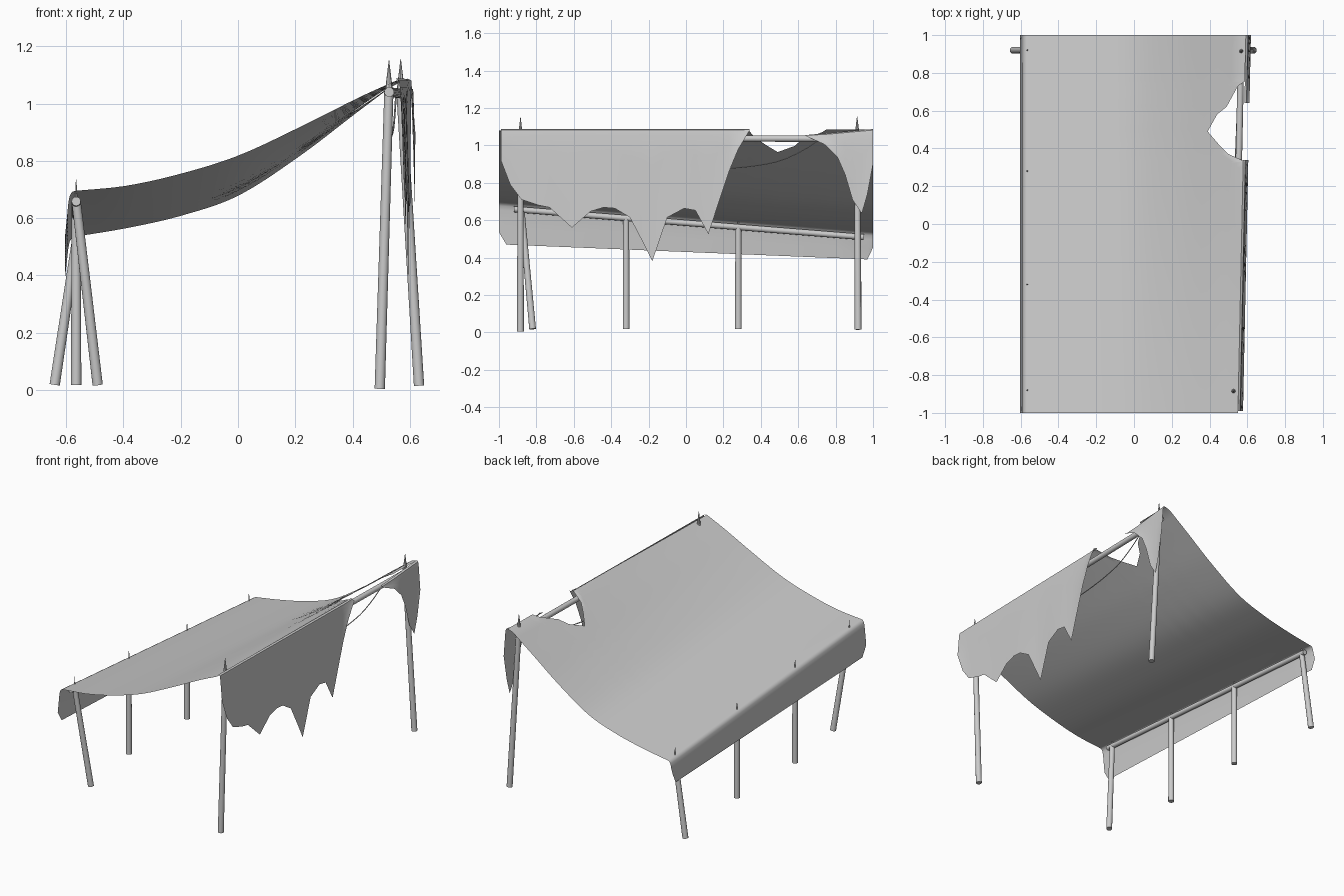
import bpy, bmesh, math
from mathutils import Vector

if "Cube" in bpy.data.objects:
    bpy.data.objects.remove(bpy.data.objects["Cube"], do_unlink=True)

grey = bpy.data.materials.new("plain grey")
grey.use_nodes = True
grey.diffuse_color = (0.6, 0.6, 0.6, 1)
grey.node_tree.nodes["Principled BSDF"].inputs["Base Color"].default_value = (0.6, 0.6, 0.6, 1)


def finish(bm, name, angle=40):
    mesh = bpy.data.meshes.new(name)
    bm.to_mesh(mesh)
    bm.free()
    obj = bpy.data.objects.new(name, mesh)
    bpy.context.collection.objects.link(obj)
    mesh.materials.append(grey)
    bpy.ops.object.select_all(action="DESELECT")
    obj.select_set(True)
    bpy.context.view_layer.objects.active = obj
    bpy.ops.object.shade_smooth_by_angle(angle=math.radians(angle))
    return obj


def linear(points, s):
    for (a, p), (b, q) in zip(points, points[1:]):
        if s <= b:
            return p + (q - p) * (s - a) / (b - a)
    return points[-1][1]


def smooth(points, s):
    """Cubic curve through points, with slopes taken from the neighbours."""
    def slope(i):
        lo, hi = max(i - 1, 0), min(i + 1, len(points) - 1)
        return (points[hi][1] - points[lo][1]) / (points[hi][0] - points[lo][0])
    i = 0
    while i < len(points) - 2 and s > points[i + 1][0]:
        i += 1
    (a, p), (b, q) = points[i], points[i + 1]
    h = b - a
    t = (s - a) / h
    return (p * (1 + 2 * t) * (1 - t) ** 2 + q * t * t * (3 - 2 * t)
            + h * slope(i) * t * (1 - t) ** 2 + h * slope(i + 1) * t * t * (t - 1))


def sheet(name, rows):
    """Cloth surface skinned through equal-length rows of points."""
    bm = bmesh.new()
    grid = [[bm.verts.new(p) for p in row] for row in rows]
    for r, s in zip(grid, grid[1:]):
        for i in range(len(r) - 1):
            bm.faces.new((r[i], r[i + 1], s[i + 1], s[i]))
    return finish(bm, name)


def rod(name, a, b, r1, r2=None, sides=16):
    a, b = Vector(a), Vector(b)
    bm = bmesh.new()
    bmesh.ops.create_cone(bm, cap_ends=True, segments=sides, radius1=r1,
                          radius2=r1 if r2 is None else r2, depth=(b - a).length)
    bm.transform((b - a).to_track_quat("Z", "Y").to_matrix().to_4x4())
    bmesh.ops.translate(bm, verts=bm.verts, vec=(a + b) / 2)
    return finish(bm, name)


# Shape rules shared by the cloth parts
front_edge = [(-.57, .695), (-.39, .713), (-.2, .755), (0, .818), (.22, .92), (.43, 1.025), (.57, 1.088)]
back_edge = [(-.57, .535), (-.39, .565), (-.2, .608), (0, .678), (.22, .82), (.41, .965), (.57, 1.085)]
tear = [(.33, .59), (.37, .5), (.42, .45), (.49, .39), (.58, .44), (.62, .49), (.73, .55), (.75, .58)]


def ridge_x(y):
    return .586 + .021 * y


def eave_z(y):
    return .615 - .08 * y


def roof_z(x, y):
    x = min(max(x, -.57), .57)
    k = (y + 1) / 2
    return smooth(front_edge, x) * (1 - k) + smooth(back_edge, x) * k


# Roof cloth with a torn notch along the high edge
stations = sorted([-1 + i * .1 for i in range(21)] + [y for y, x in tear] + [.325, .755])
roof = []
for y in stations:
    end = linear(tear, y) if tear[0][0] <= y <= tear[-1][0] else ridge_x(y) - .015
    xs = [-.57 + (end + .57) * i / 32 for i in range(33)]
    roof.append([(x, y, roof_z(x, y)) for x in xs])
sheet("roof_cloth", roof)

# Skirt hanging over the low beam
skirt = []
for y in [-1, -.96] + [-.8 + i * .2 for i in range(9)] + [.97, 1]:
    top = eave_z(y)
    low = .43 - .041 * y + (.065 if abs(y) == 1 else 0)
    row = [(-.57, y, roof_z(-.57, y)), (-.58, y, top - .004), (-.588, y, top - .018), (-.592, y, top - .04)]
    row += [(-.592 - .012 * t, y, top - .04 + (low - top + .04) * t) for t in (.5, 1)]
    skirt.append(row)
sheet("low_skirt", skirt)


# Ragged flaps hanging over the high beam
def flap(name, outline, ridge):
    rows = []
    for y, low in outline:
        x, top = ridge_x(y), ridge(y)
        low = min(low, top - .002)
        drop = min(.03, top - low)
        row = [(x - .015, y, top), (x - .004, y, top - drop * .2), (x, y, top - drop)]
        row += [(x + .012 * t, y, top - drop + (low - top + drop) * t) for t in (.25, .5, .75, 1)]
        rows.append(row)
    sheet(name, rows)


flap("front_flap", [(-.99, .92), (-.94, .79), (-.88, .71), (-.79, .68), (-.73, .668), (-.61, .56),
                    (-.51, .647), (-.44, .668), (-.38, .663), (-.3, .615), (-.24, .5), (-.18, .38),
                    (-.1, .615), (-.01, .663), (.05, .652), (.12, .525), (.18, .71), (.23, .86),
                    (.28, .98), (.34, 1.08)], lambda y: 1.087)
flap("back_flap", [(.64, 1.05), (.74, 1.005), (.81, .936), (.85, .845), (.89, .71), (.94, .635),
                   (.97, .738), (1, .9)], lambda y: 1.055 + .09 * (y - .64))

# Low posts with pins poking through the cloth
low_posts = [(-.88, -.49, -.82), (-.32, -.565, -.32), (.28, -.565, .28), (.92, -.64, .92)]
for i, (y, foot_x, foot_y) in enumerate(low_posts):
    z = eave_z(y) - .025
    rod(f"low_post_{i + 1}", (foot_x, foot_y, .018), (-.565, y, z), .018, .016)
    rod(f"low_pin_{i + 1}", (-.565, y, z), (-.565, y, z + .075), .005, .001, 8)

# High posts with taller pins
for side, foot, top in [("front", (.495, -.885, .004), (.527, -.885, 1.05)),
                        ("back", (.632, .92, .015), (.568, .915, 1.055))]:
    rod(f"high_post_{side}", foot, top, .018, .016)
    rod(f"high_pin_{side}", top, Vector(top) + Vector((0, 0, .1)), .013, .001, 8)

# Beams
rod("high_beam", (.528, -.91, 1.04), (.568, .94, 1.035), .017)
rod("low_beam", (-.565, -.92, eave_z(-.92) - .03), (-.565, .95, eave_z(.95) - .03), .016)

# Slack cord below the high beam
cord_drop = [(-.45, 1.03), (-.25, .94), (0, .88), (.225, .877), (.475, .91), (.61, .965), (.73, 1.04)]
curve = bpy.data.curves.new("slack_cord", "CURVE")
curve.dimensions = "3D"
curve.bevel_depth = .003
curve.bevel_resolution = 1
line = curve.splines.new("POLY")
line.points.add(24)
for i, point in enumerate(line.points):
    y = -.45 + 1.18 * i / 24
    point.co = (.523 + .04 * max(y, 0), y, smooth(cord_drop, y), 1)
curve.materials.append(grey)
bpy.context.collection.objects.link(bpy.data.objects.new("slack_cord", curve))
